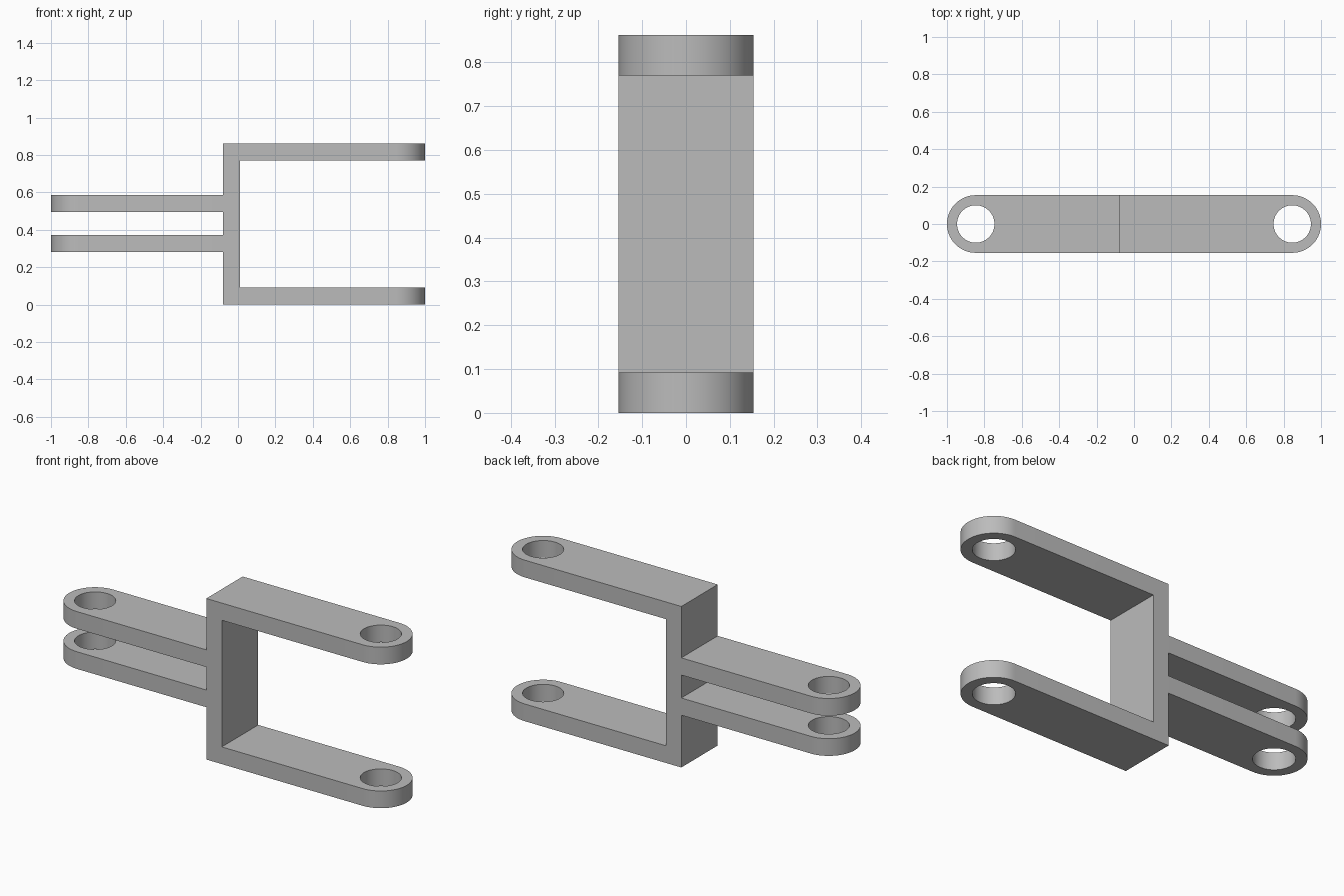
import bpy, bmesh, math
from mathutils import Vector

cube = bpy.data.objects.get("Cube")
if cube:
    bpy.data.objects.remove(cube)

HALF_W, PIN_X, PIN_R = 0.154, 0.846, 0.1   # arm half width, hole centre, hole radius
T, HEIGHT = 0.092, 0.862                   # stock thickness, overall height
WEB_L, WEB_R = -0.08, 0.012                # upright web faces
INNER = (0.28, 0.495)                      # undersides of the two close arms
OVER = 1.2                                 # blank reaches past the trimmed ends
SEG = 32                                   # segments per half circle

steel = bpy.data.materials.new("grey steel")
steel.use_nodes = True
colour = (0.5, 0.5, 0.5, 1)
steel.diffuse_color = colour
steel.node_tree.nodes["Principled BSDF"].inputs["Base Color"].default_value = colour


def prism(name, points, direction):
    """Closed solid from a planar outline swept along a direction."""
    bm = bmesh.new()
    face = bm.faces.new([bm.verts.new(p) for p in points])
    swept = bmesh.ops.extrude_face_region(bm, geom=[face])["geom"]
    bmesh.ops.translate(bm, vec=Vector(direction),
                        verts=[v for v in swept if isinstance(v, bmesh.types.BMVert)])
    bmesh.ops.recalc_face_normals(bm, faces=bm.faces)
    mesh = bpy.data.meshes.new(name)
    bm.to_mesh(mesh)
    bm.free()
    obj = bpy.data.objects.new(name, mesh)
    bpy.context.collection.objects.link(obj)
    mesh.materials.append(steel)
    return obj


def arc(cx, r, start, sweep, steps):
    return [(cx + r * math.cos(start + sweep * i / steps),
             r * math.sin(start + sweep * i / steps), -0.5) for i in range(steps + 1)]


def cut(target, tool, operation):
    mod = target.modifiers.new(operation.title(), "BOOLEAN")
    mod.operation, mod.solver, mod.object = operation, "EXACT", tool
    bpy.context.view_layer.objects.active = target
    bpy.ops.object.modifier_apply(modifier=mod.name)
    bpy.data.objects.remove(tool)


# Side profile: wide fork to the left, narrow fork to the right
low, high = INNER
side = [(WEB_L, 0), (OVER, 0), (OVER, T), (WEB_R, T),
        (WEB_R, HEIGHT - T), (OVER, HEIGHT - T), (OVER, HEIGHT), (WEB_L, HEIGHT),
        (WEB_L, high + T), (-OVER, high + T), (-OVER, high), (WEB_L, high),
        (WEB_L, low + T), (-OVER, low + T), (-OVER, low), (WEB_L, low)]
bracket = prism("double_fork_bracket", [(x, -0.3, z) for x, z in side], (0, 0.6, 0))

# Round-ended plan outline trims the blank
plan = (arc(PIN_X, HALF_W, -math.pi / 2, math.pi, SEG)
        + arc(-PIN_X, HALF_W, math.pi / 2, math.pi, SEG))
cut(bracket, prism("outline_cutter", plan, (0, 0, 2)), "INTERSECT")

# Pin holes through both forks
for x in (-PIN_X, PIN_X):
    circle = arc(x, PIN_R, 0, 2 * math.pi, 2 * SEG)[:-1]
    cut(bracket, prism("pin_hole_cutter", circle, (0, 0, 2)), "DIFFERENCE")

# Smooth round ends and holes, keep edges sharp
bpy.ops.object.select_all(action="DESELECT")
bracket.select_set(True)
bpy.context.view_layer.objects.active = bracket
bpy.ops.object.shade_smooth_by_angle(angle=math.radians(30))
